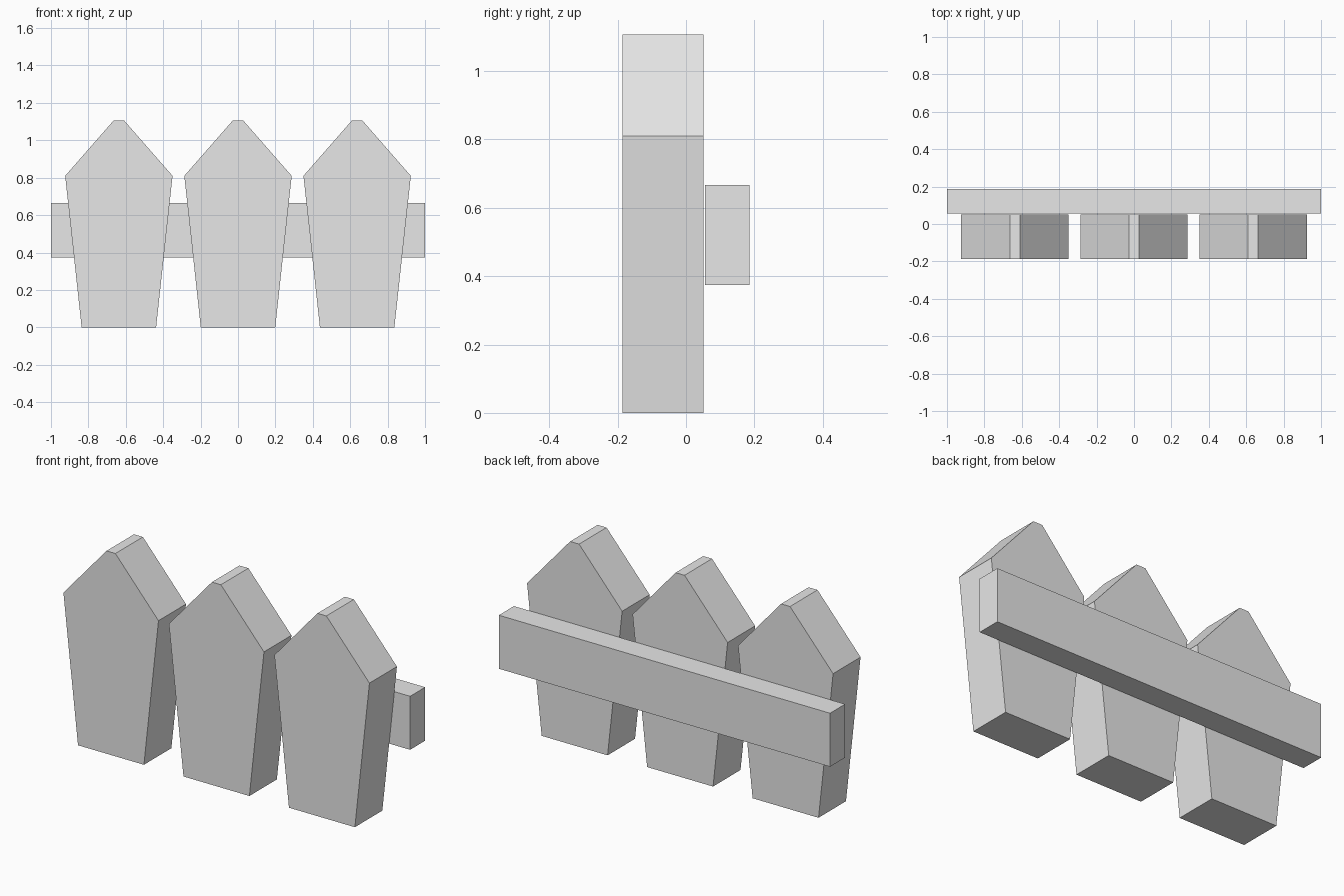
import bpy
import bmesh

if "Cube" in bpy.data.objects:
    bpy.data.objects.remove(bpy.data.objects["Cube"])

grey = bpy.data.materials.new("light_grey")
grey.diffuse_color = (0.8, 0.8, 0.8, 1)
grey.use_nodes = True
grey.node_tree.nodes["Principled BSDF"].inputs["Base Color"].default_value = grey.diffuse_color


def extrude_profile(name, points, y_front, y_back, x=0):
    """Solid made from an x-z outline pushed from y_front to y_back."""
    bm = bmesh.new()
    face = bm.faces.new([bm.verts.new((px, y_front, pz)) for px, pz in points])
    new = bmesh.ops.extrude_face_region(bm, geom=[face])["geom"]
    verts = [v for v in new if isinstance(v, bmesh.types.BMVert)]
    bmesh.ops.translate(bm, verts=verts, vec=(0, y_back - y_front, 0))
    bmesh.ops.recalc_face_normals(bm, faces=bm.faces[:])
    mesh = bpy.data.meshes.new(name)
    bm.to_mesh(mesh)
    bm.free()
    mesh.materials.append(grey)
    obj = bpy.data.objects.new(name, mesh)
    obj.location.x = x
    bpy.context.collection.objects.link(obj)
    return obj


# Tapered, pointed pickets: half outline mirrored about the middle
half = [(0.199, 0), (0.287, 0.81), (0.027, 1.107)]
outline = half + [(-x, z) for x, z in reversed(half)]
for name, x in (("left", -0.637), ("middle", 0), ("right", 0.637)):
    extrude_profile(f"{name}_picket", outline, -0.186, 0.051, x)

# Rail running behind the pickets
rail = [(-1, 0.374), (1, 0.374), (1, 0.666), (-1, 0.666)]
extrude_profile("back_rail", rail, 0.056, 0.186)
